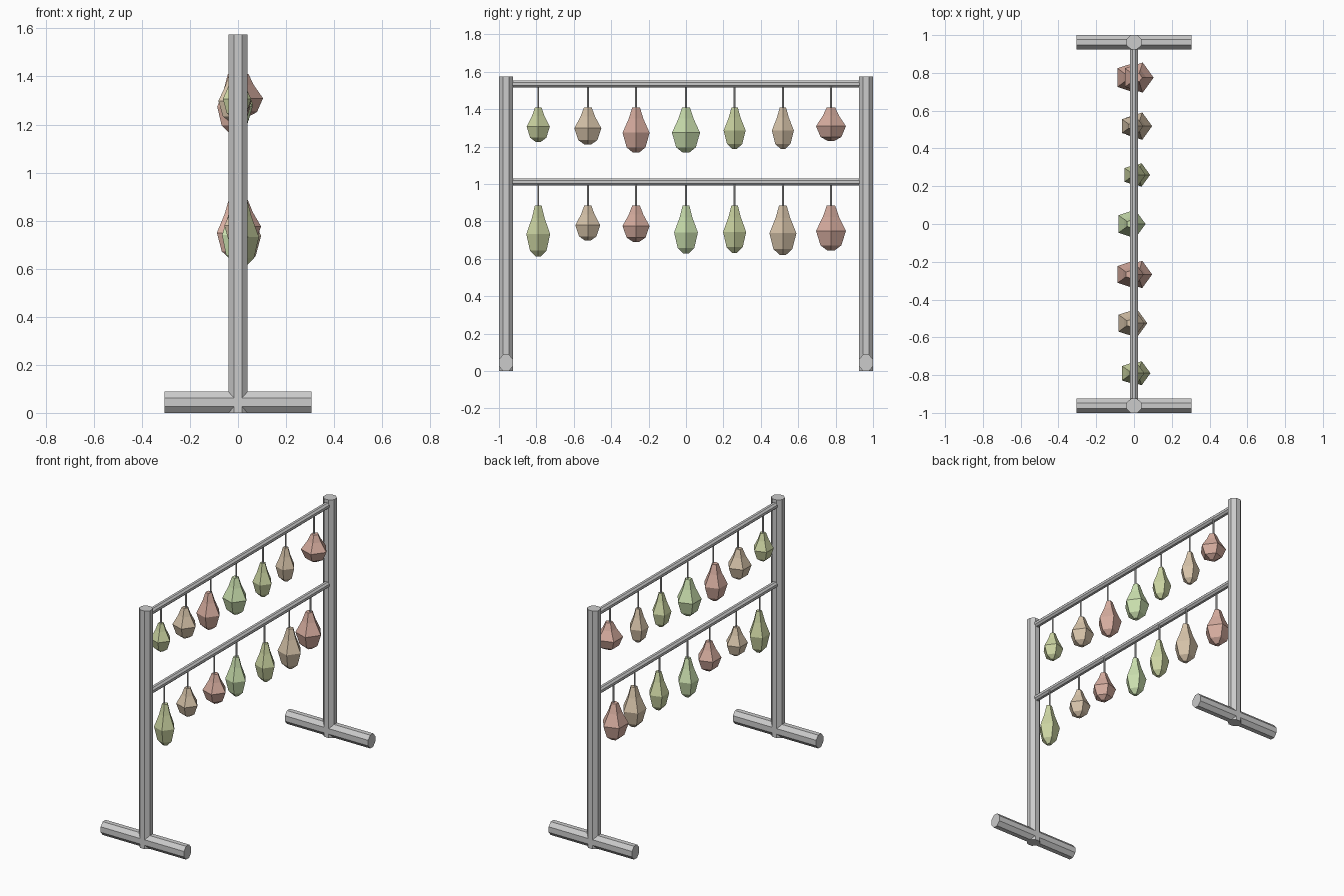
import bpy, bmesh, math
from math import pi, sin, cos

if "Cube" in bpy.data.objects:
    bpy.data.objects.remove(bpy.data.objects["Cube"])


def finish(name, bm, mat=None):
    bmesh.ops.recalc_face_normals(bm, faces=bm.faces)
    me = bpy.data.meshes.new(name)
    bm.to_mesh(me)
    bm.free()
    ob = bpy.data.objects.new(name, me)
    bpy.context.collection.objects.link(ob)
    if mat:
        me.materials.append(mat)
    return ob


def loft(name, rings, sides, turn=0.0, mat=None):
    """Stack of polygon rings (z, rx, ry), capped at both ends."""
    bm = bmesh.new()
    loops = []
    for z, rx, ry in rings:
        loops.append([bm.verts.new((rx * cos(turn + 2 * pi * i / sides),
                                    ry * sin(turn + 2 * pi * i / sides), z))
                      for i in range(sides)])
    for a, b in zip(loops, loops[1:]):
        for i in range(sides):
            j = (i + 1) % sides
            bm.faces.new((a[i], a[j], b[j], b[i]))
    bm.faces.new(loops[0])
    bm.faces.new(loops[-1])
    return finish(name, bm, mat)


def bar(name, width, depth, length, loc, rot=(0, 0, 0)):
    """Octagonal bar with flats aligned to the axes, centred on loc."""
    k = 0.5 / cos(pi / 8)
    ob = loft(name, [(-length / 2, width * k, depth * k),
                     (length / 2, width * k, depth * k)], 8, pi / 8)
    ob.location, ob.rotation_euler = loc, rot
    return ob


def material(name, rgb):
    m = bpy.data.materials.new(name)
    m.diffuse_color = (*rgb, 1)
    m.use_nodes = True
    m.node_tree.nodes["Principled BSDF"].inputs["Base Color"].default_value = m.diffuse_color
    return m


# Posts and feet
for side, s in (("left", -1), ("right", 1)):
    y = 0.9625 * s
    bar(f"{side}_post", 0.08, 0.075, 1.575, (0, y, 0.7875))
    bar(f"{side}_foot", 0.088, 0.075, 0.61, (0, y, 0.044), (0, pi / 2, 0))

# Rails
for name, z in (("upper_rail", 1.534), ("lower_rail", 1.011)):
    bar(name, 0.04, 0.038, 1.86, (0, 0, z), (pi / 2, 0, 0))

# Hanging fruit: colours repeat in both rows
olive = material("olive", (0.60, 0.66, 0.36))
tan = material("tan", (0.68, 0.55, 0.40))
salmon = material("salmon", (0.68, 0.42, 0.35))
green = material("green", (0.60, 0.75, 0.43))
colours = [olive, tan, salmon, green, olive, tan, salmon]
ys = [-0.79, -0.525, -0.267, 0.0, 0.26, 0.518, 0.775]

# Per fruit: radius, bottom z, sideways offset
rows = {
    "upper": (1.52, 1.41, [(.065, 1.225, -.01), (.076, 1.21, -.02), (.076, 1.167, -.025),
                           (.079, 1.167, -.018), (.062, 1.188, 0), (.062, 1.188, -.013),
                           (.084, 1.23, .02)]),
    "lower": (0.997, 0.885, [(.067, .612, .02), (.07, .697, 0), (.076, .69, .02),
                             (.067, .627, -.012), (.065, .632, .02), (.076, .62, .02),
                             (.084, .643, -.02)]),
}
# Pear profile: fraction down from the top, fraction of radius
profile = [(0, .28), (.25, .54), (.56, 1), (.88, .70), (1, .22)]

for row, (rail_z, top, fruits) in rows.items():
    for n, (r, bottom, dx) in enumerate(fruits):
        h = top - bottom
        pear = loft(f"{row}_pear_{n + 1}",
                    [(-t * h, f * r, f * r) for t, f in profile], 5, 0, colours[n])
        pear.location = (dx, ys[n], top)
        cord = loft(f"{row}_cord_{n + 1}",
                    [(top - 0.01, .006, .006), (rail_z, .006, .006)], 6)
        cord.location = (max(-.013, min(.013, dx)), ys[n], 0)
